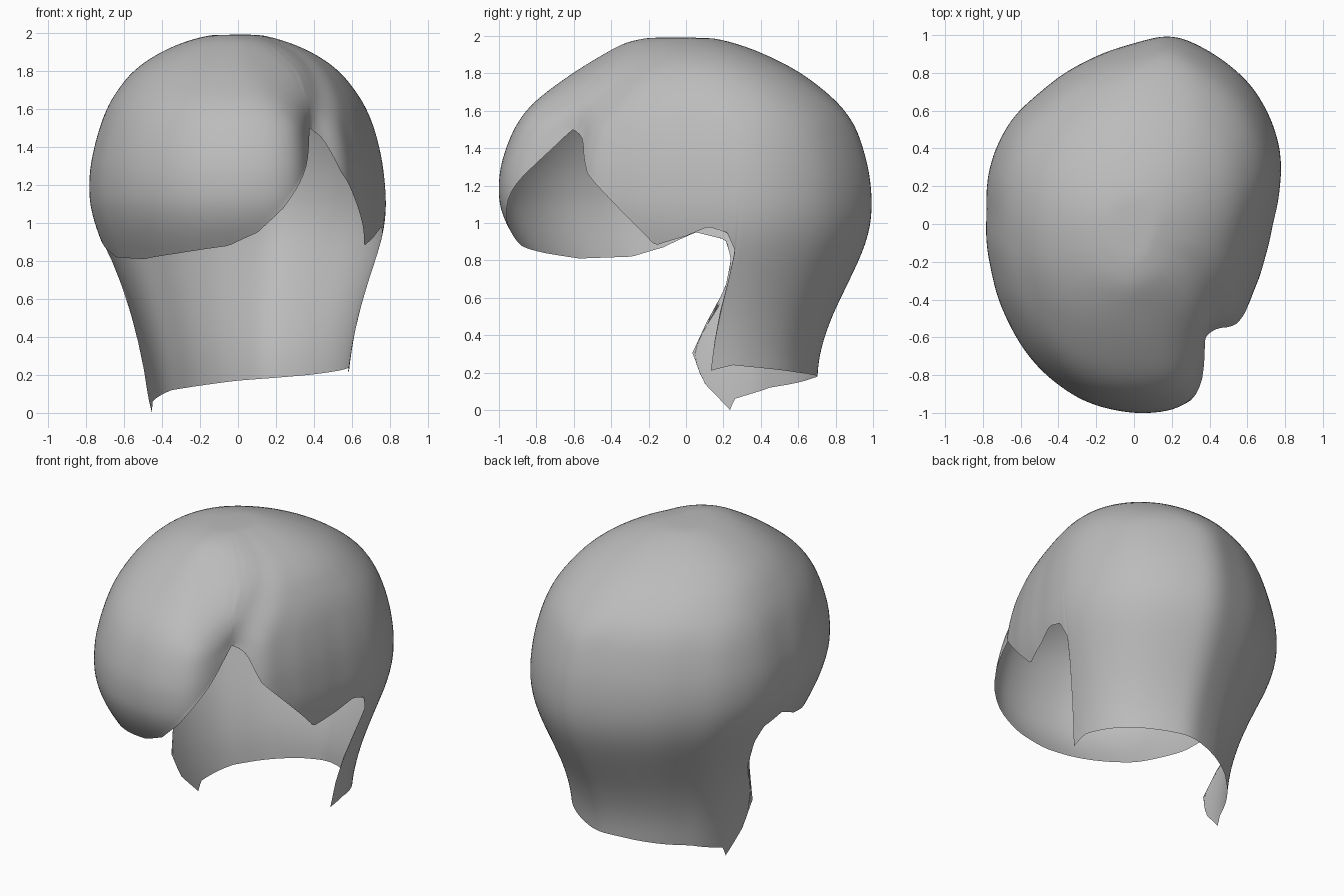
import bpy, bmesh, math

if "Cube" in bpy.data.objects:
    bpy.data.objects.remove(bpy.data.objects["Cube"])

# Plan outline at the widest level (x, y), anticlockwise
PLAN = [(.43, -.6), (.56, -.53), (.62, -.38), (.69, -.18), (.73, 0), (.77, .2), (.775, .37),
        (.72, .56), (.62, .73), (.4, .91), (.2, 1), (0, .95), (-.25, .86), (-.5, .69), (-.64, .56),
        (-.75, .34), (-.775, .05), (-.75, -.25), (-.66, -.52), (-.5, -.76), (-.25, -.94),
        (.05, -1), (.25, -.97), (.36, -.88), (.39, -.68)]

# Height, then left, right, front and back extents
LEVELS = [(2.0, 0, 0, 0, 0), (1.98, .18, .16, .28, .19), (1.9, .39, .38, .45, .44),
          (1.8, .54, .53, .61, .64), (1.6, .685, .675, .865, .875), (1.4, .75, .74, .965, .955),
          (1.2, .782, .77, 1.01, 1.0), (1.0, .757, .775, .98, 1.0), (.9, .71, .75, .91, .98),
          (.8, .665, .715, .82, .93), (.6, .58, .65, .7, .835), (.4, .52, .6, .7, .735),
          (.2, .48, .575, .7, .7), (0, .46, .56, .7, .7)]

# Lower edge: angle from +x in degrees, height
EDGE = [(0, .93), (9, .98), (16, .95), (19.5, .85), (20.5, .21), (30, .24), (60, .2), (90, .17),
        (130, .12), (150, .06), (156, 0), (160.5, .14), (161.5, .8), (164, .91), (176, .95),
        (190, .87), (205, .82), (230, .81), (248, .84), (267, .88), (276, .95), (284, 1.08),
        (294, 1.3), (302, 1.51), (309, 1.45), (316, 1.27), (333, 1.04), (345, .88), (360, .93)]


def lerp(table, x):
    """Piecewise linear lookup in a list of (x, value) sorted by x."""
    if x <= table[0][0]:
        return table[0][1]
    for (a, va), (b, vb) in zip(table, table[1:]):
        if x <= b:
            return va + (vb - va) * (x - a) / (b - a)
    return table[-1][1]


def soft(table, x, w):
    """Lookup averaged over a small window, giving a rounded curve."""
    return sum(lerp(table, x + w * k / 3) for k in range(-3, 4)) / 7


polar = sorted((math.degrees(math.atan2(y, x)) % 360, math.hypot(x, y)) for x, y in PLAN)
polar = [(a - 360, r) for a, r in polar] + polar + [(a + 360, r) for a, r in polar]
extent = [[(math.sqrt(2 - row[0]), row[i]) for row in LEVELS] for i in range(1, 5)]
LEFT_WARP = [(0, 0), (.2, 13), (.3, 16), (.45, 10), (.6, 0)]
RIGHT_WARP = [(.2, -7), (.5, -4), (.8, 0)]


def surface(angle, z):
    # the neck flap's front borders curve forward
    angle += lerp(LEFT_WARP, z) * math.exp(-((angle - 161) / 25) ** 2)
    angle += lerp(RIGHT_WARP, z) * math.exp(-((angle - 20) / 25) ** 2)
    # the notch crease fades out toward the crown
    width = 4.5 + 20 * min(1, max(0, (z - 1.5) / .4))
    r = soft(polar, angle, width)
    x, y = r * math.cos(math.radians(angle)), r * math.sin(math.radians(angle))
    u = math.sqrt(max(0, 2 - z))
    w = min(.06, u * .5)
    left, right, front, back = (soft(t, u, w) for t in extent)
    x *= (left if x < 0 else right) / .77
    y *= (front if y < 0 else back) * 1.005
    return x, y, z


# Columns around the shell, closer together at the steep borders
angles = {i * 2.0 for i in range(180)}
for centre in (20, 161, 302):
    angles |= {centre + k * .25 for k in range(-6, 7)}
angles = sorted(angles)
ROWS, TOP = 50, 1.992
# Rows follow a rounded edge high up and the exact edge at the border
ring = [(a + turn, z) for turn in (-360, 0, 360) for a, z in EDGE]

bm = bmesh.new()
crown = bm.verts.new((-.02, -.04, TOP))
columns = []
for a in angles:
    edge = lerp(EDGE, a)
    broad = sum(lerp(ring, a + k * 3) * (14 - abs(k)) for k in range(-13, 14)) / 196
    column = []
    for j in range(1, ROWS + 1):
        t = j / ROWS
        s = t * t * (2 - t)   # fine steps near the crown
        e = broad + (edge - broad) * t ** 3
        column.append(bm.verts.new(surface(a, TOP - (TOP - e) * s)))
    columns.append(column)
for i, c in enumerate(columns):
    n = columns[(i + 1) % len(columns)]
    bm.faces.new((crown, c[0], n[0]))
    for j in range(ROWS - 1):
        bm.faces.new((c[j], c[j + 1], n[j + 1], n[j]))
# Relax the sheet, keeping its open border
for _ in range(2):
    bmesh.ops.smooth_vert(bm, verts=[v for v in bm.verts if not v.is_boundary], factor=.5,
                          use_axis_x=True, use_axis_y=True, use_axis_z=True)

mesh = bpy.data.meshes.new("hair_shell")
bm.to_mesh(mesh)
bm.free()
hair = bpy.data.objects.new("hair_shell", mesh)
bpy.context.collection.objects.link(hair)

grey = bpy.data.materials.new("plain grey")
grey.diffuse_color = (.5, .5, .5, 1)
grey.use_nodes = True
grey.node_tree.nodes["Principled BSDF"].inputs["Base Color"].default_value = grey.diffuse_color
mesh.materials.append(grey)
mesh.shade_smooth()
